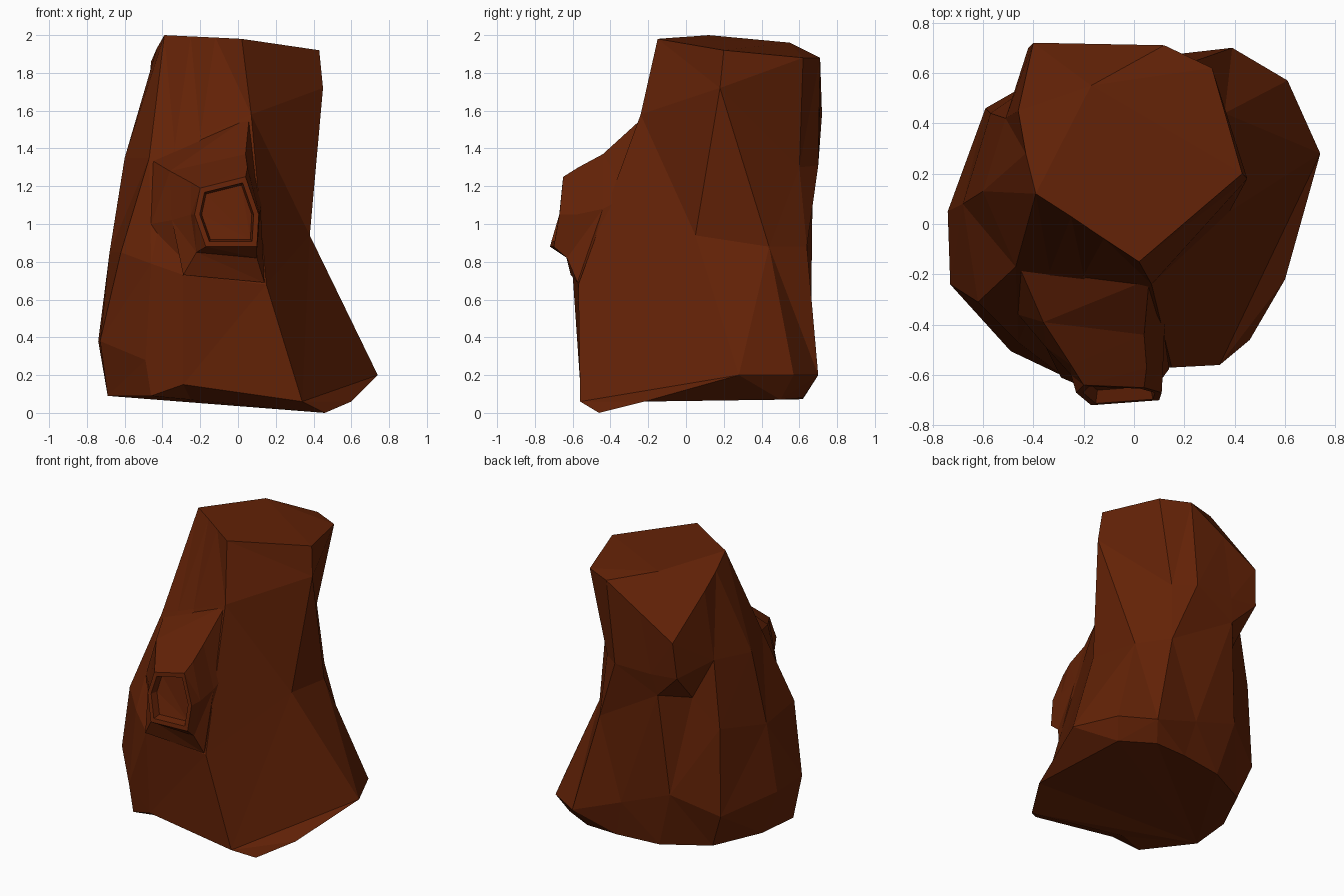
import bpy, bmesh
from mathutils import Vector

bark = bpy.data.materials.new("bark")
bark.diffuse_color = (0.125, 0.016, 0.002, 1)


def loft(name, rings, apex=None, flipped=()):
    """Skin a stack of equal-length rings with flat facets.
    apex: optional peak for the top cap; flipped: (level, column) panels
    that are split along the other diagonal."""
    bm = bmesh.new()
    loops = [[bm.verts.new(p) for p in ring] for ring in rings]
    n = len(loops[0])
    for level, (low, high) in enumerate(zip(loops, loops[1:])):
        for i in range(n):
            j = (i + 1) % n
            if (level, i) in flipped:
                bm.faces.new((low[i], low[j], high[i]))
                bm.faces.new((low[j], high[j], high[i]))
            else:
                bm.faces.new((low[i], low[j], high[j], high[i]))
    bmesh.ops.triangulate(bm, faces=bm.faces[:])
    for end, peak in ((loops[0], None), (loops[-1], apex)):
        if peak:
            fan = [bm.verts.new(peak)] + end + end[:1]
        else:
            fan = end[-3:] + end[:-3]
        for a, b in zip(fan[1:], fan[2:]):
            bm.faces.new((fan[0], a, b))
    bmesh.ops.recalc_face_normals(bm, faces=bm.faces[:])
    mesh = bpy.data.meshes.new(name)
    bm.to_mesh(mesh)
    bm.free()
    mesh.materials.append(bark)
    ob = bpy.data.objects.new(name, mesh)
    bpy.context.collection.objects.link(ob)
    return ob


def shrink(ring, factor, push):
    """Scale a ring about its centre and push it back into the trunk."""
    c = sum((Vector(p) for p in ring), Vector()) / len(ring)
    return [c + (Vector(p) - c) * factor + Vector((0, push, 0)) for p in ring]


# Trunk cross-sections, counter-clockwise from the front right corner
underside = [(.46, -.46, 0), (.60, -.22, .06), (.55, .50, .07), (.33, .62, .08),
             (.10, .62, .075), (-.20, .58, .07), (-.50, .42, .08), (-.66, .10, .09),
             (-.69, -.20, .09), (-.46, -.50, .09), (-.25, -.40, .07)]
foot = [(.34, -.56, .06), (.74, .28, .20), (.61, .57, .20), (.39, .70, .20),
        (.04, .66, .33), (-.31, .62, .46), (-.59, .46, .32), (-.74, .05, .38),
        (-.73, -.24, .38), (-.49, -.505, .28), (-.29, -.56, .15)]
waist = [(.15, -.57, .68), (.38, .05, .94), (.36, .44, .88), (.22, .64, .88),
         (-.25, .67, 1.16), (-.40, .50, 1.12), (-.57, .44, .92), (-.68, .08, .85),
         (-.62, -.31, .85), (-.46, -.47, .79), (-.29, -.60, .73)]
shoulder = [(.07, -.24, 1.58), (.45, .18, 1.72), (.19, .60, 1.30), (.06, .70, 1.31),
            (-.22, .70, 1.31), (-.42, .70, 1.33), (-.51, .42, 1.38), (-.60, .13, 1.35),
            (-.47, -.17, 1.35), (-.335, -.188, 1.408), (-.20, -.205, 1.465)]
crown = [(.02, -.15, 1.98), (.43, .20, 1.92), (.31, .62, 1.88), (.12, .71, 1.88),
         (-.14, .715, 1.73), (-.40, .72, 1.58), (-.46, .45, 1.86), (-.43, .28, 1.93),
         (-.39, .12, 2.0), (-.25, .03, 1.993), (-.12, -.058, 1.987)]
loft("trunk", [underside, foot, waist, shoulder, crown],
     apex=(-.17, .55, 1.96), flipped={(2, 1), (2, 2)})

# Branch knot on the front: swelling, neck, rim and sunken hollow
root = [(-.46, -.16, 1.34), (.06, -.22, 1.57), (.13, -.30, 1.15),
        (.13, -.54, .70), (-.29, -.55, .73), (-.46, -.36, 1.00)]
brow = [(-.36, -.39, 1.28), (.04, -.44, 1.37), (.12, -.44, 1.08),
        (.14, -.575, .69), (-.29, -.61, .73), (-.35, -.49, 1.02)]
neck = [(-.25, -.56, 1.22), (.05, -.57, 1.30), (.115, -.58, 1.05),
        (.10, -.63, .82), (-.22, -.64, .85), (-.25, -.60, 1.05)]
rim = [(-.20, -.64, 1.19), (.04, -.65, 1.25), (.11, -.67, 1.05),
       (.10, -.70, .88), (-.17, -.72, .88), (-.23, -.67, 1.05)]
loft("knot", [root, brow, neck, rim, shrink(rim, .84, 0), shrink(rim, .78, .05)])
